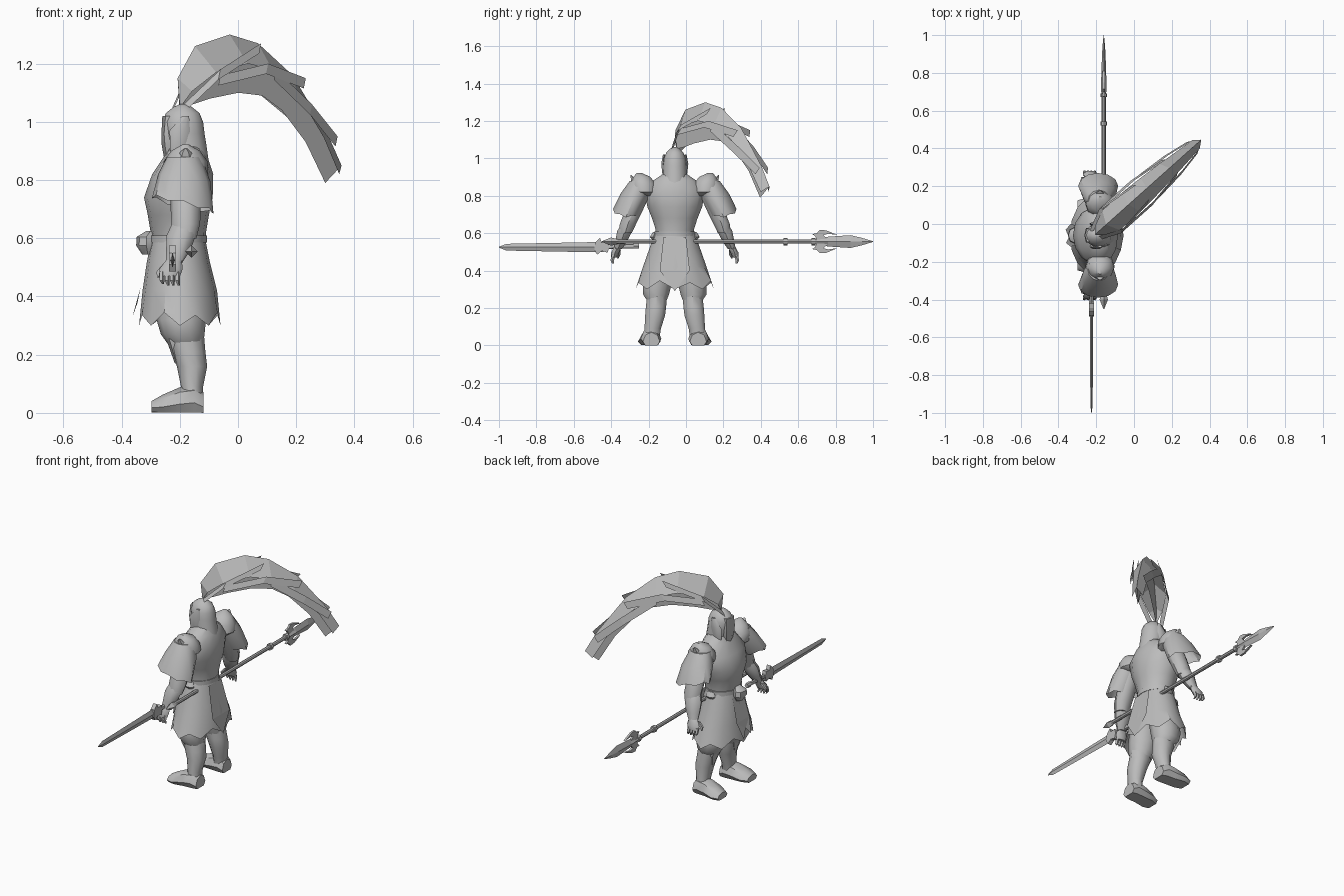
import bpy, bmesh, math
from mathutils import Vector

grey = bpy.data.materials.new("steel grey")
grey.diffuse_color = (0.5, 0.5, 0.5, 1)
MID = -0.06          # y of the body's mirror plane


def finish(name, verts, faces, smooth=True):
    me = bpy.data.meshes.new(name)
    me.from_pydata([tuple(v) for v in verts], [], faces)
    bm = bmesh.new()
    bm.from_mesh(me)
    bmesh.ops.recalc_face_normals(bm, faces=bm.faces)
    bm.to_mesh(me)
    bm.free()
    me.materials.append(grey)
    ob = bpy.data.objects.new(name, me)
    bpy.context.collection.objects.link(ob)
    if smooth:
        bpy.ops.object.select_all(action='DESELECT')
        ob.select_set(True)
        bpy.context.view_layer.objects.active = ob
        bpy.ops.object.shade_smooth_by_angle(angle=math.radians(40))
    return ob


def loft(name, rings, n=12, axis='z', caps=(True, True), warp=None, smooth=True, s=1):
    """Rings are (x, y, z, r1, r2), elliptical and square to the axis."""
    verts, faces = [], []
    for i, (x, y, z, a, b) in enumerate(rings):
        for k in range(n):
            t = 2 * math.pi * k / n
            c, d = a * math.cos(t), b * math.sin(t)
            off = {'z': (c, d, 0), 'x': (0, c, d), 'y': (c, 0, d)}[axis]
            v = Vector((x, y, z)) + Vector(off)
            if warp:
                v = warp(i, k, v)
            verts.append(v)
    for i in range(len(rings) - 1):
        for k in range(n):
            m = (k + 1) % n
            faces.append((i * n + k, i * n + m, (i + 1) * n + m, (i + 1) * n + k))
    if caps[0]:
        faces.append(tuple(range(n))[::-1])
    if caps[1]:
        faces.append(tuple(range(len(verts) - n, len(verts))))
    return finish(name, verts, faces, smooth)


def plate(name, outline, x, half):
    """Outline in y, z extruded along x."""
    n = len(outline)
    verts = [(x + h, y, z) for h in (-half, half) for y, z in outline]
    faces = [tuple(range(n)), tuple(range(n, 2 * n))]
    faces += [(k, (k + 1) % n, n + (k + 1) % n, n + k) for k in range(n)]
    return finish(name, verts, faces, False)


# Torso and collar
loft("torso", [(-.20, MID, .57, .09, .105), (-.205, MID, .62, .095, .105),
               (-.205, MID, .68, .105, .125), (-.205, MID, .74, .118, .15),
               (-.19, MID, .82, .105, .165), (-.18, MID, .88, .075, .12),
               (-.18, MID, .92, .055, .06)], 14)
loft("belt", [(-.205, MID, .585, .098, .112), (-.205, MID, .61, .098, .112)], 14)

# Head inside a close helmet
loft("helmet", [(-.165, MID, .86, .065, .068), (-.175, MID, .91, .068, .064),
                (-.185, MID, .96, .07, .064), (-.19, MID, 1.0, .07, .06),
                (-.19, MID, 1.03, .058, .047), (-.19, MID, 1.052, .03, .025),
                (-.19, MID, 1.062, .006, .006)], 14)
loft("face_guard", [(-.235, MID, .88, .02, .03), (-.24, MID, .92, .022, .042),
                    (-.245, MID, .96, .018, .045), (-.238, MID, 1.02, .022, .04)], 6)
for s in (-1, 1):
    loft("helmet_cheek", [(-.205, MID + s * .056, .90, .028, .01),
                          (-.20, MID + s * .062, .97, .035, .012),
                          (-.18, MID + s * .058, 1.02, .012, .006)], 6)


# Skirt with a ragged hem
def hem(i, k, v):
    if i == 3:
        v.z += (0, .035, .0, .045)[k % 4]
    return v


loft("skirt", [(-.205, MID, .61, .09, .105), (-.205, MID, .52, .108, .135),
               (-.20, MID, .42, .128, .17), (-.20, MID, .30, .14, .21)],
     16, caps=(False, False), warp=hem)
finish("front_flap", [(-.30, MID - .05, .57), (-.30, MID + .05, .57), (-.335, MID + .06, .43),
                      (-.362, MID + .03, .33), (-.345, MID - .01, .38),
                      (-.36, MID - .04, .34), (-.335, MID - .06, .43)],
       [(0, 1, 2, 6), (2, 3, 4), (4, 5, 6), (2, 4, 6)], False)
finish("back_flap", [(-.11, MID - .06, .58), (-.11, MID + .06, .58), (-.07, MID + .08, .40),
                     (-.055, MID, .29), (-.07, MID - .08, .40)],
       [(0, 1, 2, 4), (2, 3, 4)], False)
loft("belt_pouch", [(-.31, MID, .545, .02, .025), (-.315, MID, .575, .035, .045),
                    (-.315, MID, .605, .033, .04), (-.30, MID, .625, .015, .02)], 8)


def foot_floor(i, k, v):
    v.z = max(v.z, .002 if i else .0)
    return v


for s in (-1, 1):
    def at(o, s=s):
        return MID + s * o

    # Legs
    loft("hip_pouch", [(-.20, at(.10), .555, .02, .012), (-.20, at(.115), .58, .03, .018),
                       (-.20, at(.105), .605, .02, .012)], 8)
    loft("thigh", [(-.195, at(.07), .46, .09, .075), (-.195, at(.095), .32, .085, .08),
                   (-.19, at(.10), .27, .075, .072), (-.18, at(.095), .235, .06, .052)], 10)
    loft("shin", [(-.185, at(.095), .27, .068, .055), (-.17, at(.10), .21, .058, .057),
                  (-.158, at(.105), .16, .052, .056), (-.158, at(.118), .09, .038, .046),
                  (-.158, at(.125), .04, .037, .046)], 10)
    loft("knee_guard", [(-.235, at(.10), .285, .025, .045), (-.222, at(.10), .24, .02, .045),
                        (-.205, at(.105), .17, .012, .01)], 6)
    loft("boot", [(-.118, at(.125), .02, .045, .05), (-.15, at(.127), .035, .055, .06),
                  (-.20, at(.13), .03, .055, .058), (-.26, at(.137), .02, .06, .042),
                  (-.298, at(.14), .018, .045, .022)], 8, 'x', warp=foot_floor)

    # Shoulder armour
    loft("shoulder_ball", [(-.185, at(.13), .80, .05, .06), (-.18, at(.165), .82, .078, .072),
                           (-.18, at(.17), .865, .075, .07), (-.18, at(.175), .90, .05, .048),
                           (-.18, at(.19), .922, .012, .015)], 10)

    def slope(i, k, v, s=s):
        if i:
            v.z += (-.25 * (v.x + .19) + .12 * (s * (v.y - MID) - .26)) * (i / 2)
            v.z += .012 * (k % 2) * (i == 2)
        return v
    loft("shoulder_plate", [(-.185, at(.18), .88, .06, .06), (-.185, at(.215), .81, .09, .075),
                            (-.19, at(.262), .71, .106, .068)], 12,
         caps=(True, False), warp=slope)
    loft("shoulder_spike", [(-.18, at(.21), .87, .03, .025), (-.18, at(.225), .895, .02, .012),
                            (-.18, at(.235), .91, .003, .003)], 6)

    # Arms
    loft("upper_arm", [(-.18, at(.17), .83, .05, .05), (-.18, at(.215), .73, .052, .05),
                       (-.18, at(.25), .65, .05, .046), (-.185, at(.265), .60, .042, .036)], 10)
    loft("forearm", [(-.185, at(.255), .645, .044, .036), (-.195, at(.268), .61, .05, .042),
                     (-.205, at(.285), .56, .042, .034), (-.22, at(.305), .515, .028, .022)], 10)
    loft("hand", [(-.22, at(.305), .525, .027, .02), (-.23, at(.32), .495, .04, .021),
                  (-.235, at(.325), .47, .036, .016)], 8)
    for j in range(4):
        x = -.262 + j * .018
        loft("finger", [(x, at(.325), .485, .010, .012), (x, at(.335), .455, .009, .01),
                        (x + .004, at(.33), .437 + .006 * (j == 0), .004, .005)], 5)
    loft("thumb", [(-.25, at(.30), .51, .012, .012), (-.272, at(.30), .485, .01, .01),
                   (-.275, at(.305), .465, .004, .004)], 5)

# Spear: shaft, collars, leaf blade and curved prongs
SX, SZ = -.16, .555
loft("spear_shaft", [(SX, -.38, SZ, .011, .011), (SX, .72, SZ, .011, .011)], 8, 'y')
loft("spear_butt", [(SX, -.45, SZ, .002, .002), (SX, -.40, SZ, .022, .022),
                    (SX, -.36, SZ, .011, .011)], 4, 'y', smooth=False)
for y in (.53, .68):
    loft("spear_collar", [(SX, y - .008, SZ, .018, .02), (SX, y + .012, SZ, .018, .02)], 8, 'y')
loft("spear_blade", [(SX, .70, SZ, .014, .016), (SX, .76, SZ, .014, .026),
                     (SX, .88, SZ, .010, .034), (SX, .94, SZ, .007, .02),
                     (SX, 1.0, SZ, .001, .002)], 4, 'y', smooth=False)
for s in (-1, 1):
    prong = [(.70, .005), (.69, .03), (.675, .04), (.70, .045), (.715, .062), (.75, .06),
             (.81, .035), (.76, .042), (.735, .035), (.76, .01)]
    plate("spear_prong", [(y, SZ + s * z) for y, z in prong], SX, .006)

# Sword
WX, WZ = -.225, .525
loft("sword_blade", [(WX, -1.0, WZ, .001, .002), (WX, -.96, WZ, .006, .018),
                     (WX, -.50, WZ, .009, .027), (WX, -.44, WZ, .009, .027)],
     4, 'y', smooth=False)
plate("sword_guard", [(-.49, .51), (-.475, .485), (-.45, .505), (-.42, .495), (-.41, .525),
                      (-.42, .555), (-.45, .55), (-.46, .575), (-.485, .55)], WX, .012)
loft("sword_grip", [(WX, -.43, WZ + .002, .01, .012), (WX, -.26, WZ + .006, .01, .012)],
     8, 'y')
loft("sword_pommel", [(WX, -.28, WZ + .006, .014, .016), (WX, -.25, WZ + .006, .012, .014)],
     6, 'y')


# Plume: a standing fin under an arched, folded canopy, sweeping off diagonally
def sweep(s, w, z):
    return (-.20 + .746 * s + .666 * w, -.05 + .666 * s - .746 * w, z)


top = [(0, 1.05), (-.01, 1.15), (.07, 1.26), (.23, 1.30), (.36, 1.27), (.52, 1.16),
       (.68, .96), (.745, .85)]
low = [(0, 1.05), (.06, 1.06), (.14, 1.08), (.27, 1.10), (.38, 1.09), (.47, 1.04),
       (.58, .93), (.67, .79)]
width = [.003, .035, .07, .07, .063, .052, .038, .03]
verts = [sweep(s, 0, z) for s, z in top] + [sweep(s, 0, z) for s, z in low]
finish("plume_fin", verts, [(i, i + 1, i + 9, i + 8) for i in range(7)], False)
for side in (-1, 1):
    edge = [((a[0] + b[0]) / 2, (a[1] + b[1]) / 2) for a, b in zip(top, low)]
    verts = [sweep(s, 0, z) for s, z in top]
    verts += [sweep(s, side * w, z) for (s, z), w in zip(edge, width)]
    finish("plume_canopy", verts, [(i, i + 1, i + 9, i + 8) for i in range(7)], False)
    # Loose feathers lying along the canopy
    for path in ([(.0, 1.06, .02), (.12, 1.18, .075), (.33, 1.27, .05)],
                 [(.12, 1.16, .075), (.34, 1.20, .075), (.54, 1.15, .045)],
                 [(.38, 1.18, .07), (.56, 1.06, .055), (.70, .95, .03)]):
        verts = [sweep(s, side * w, z) for s, z, w in path]
        verts += [sweep(s - .02, side * (w + .012), z - .035) for s, z, w in path]
        finish("plume_feather", verts, [(0, 1, 4, 3), (1, 2, 5, 4)], False)
